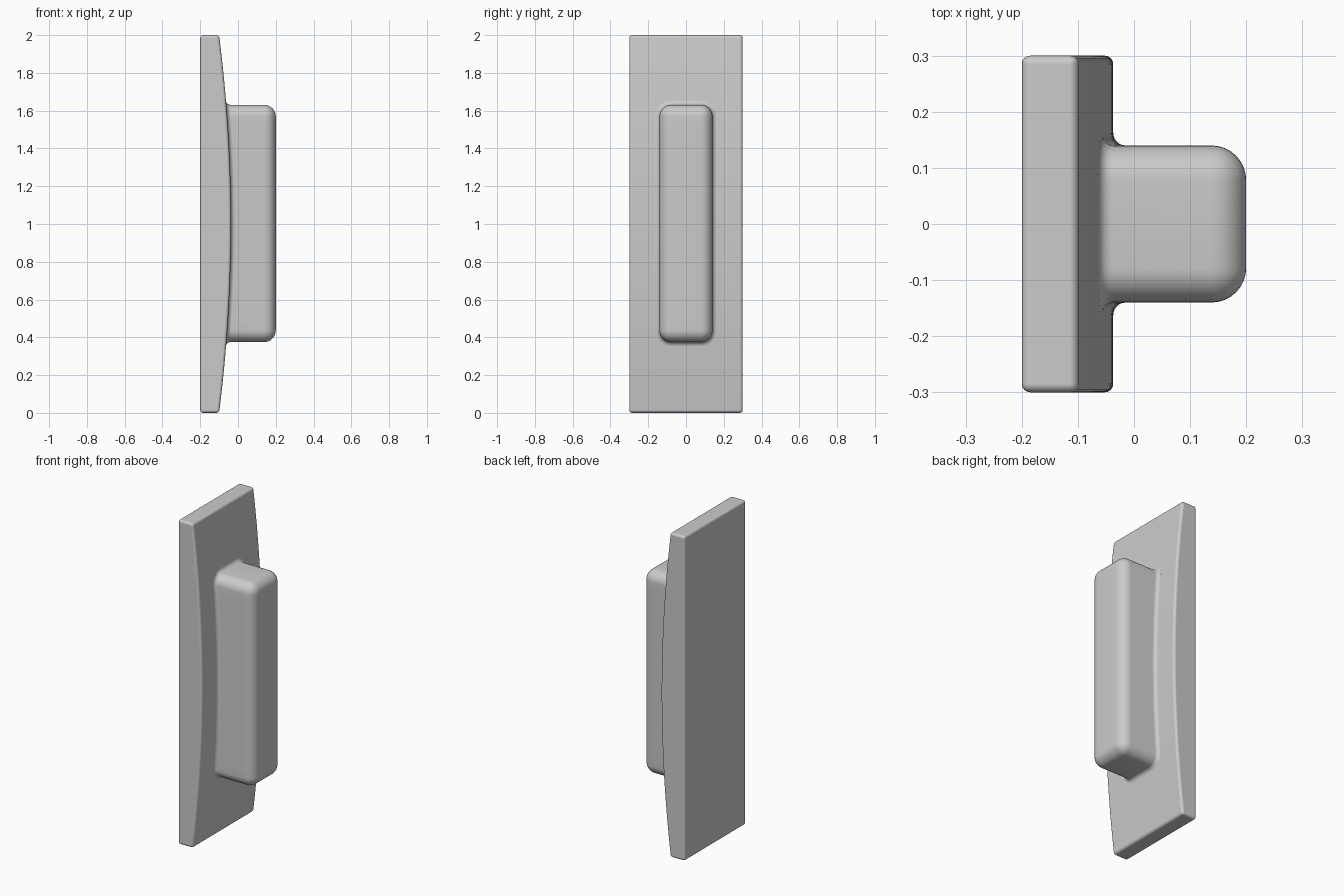
import bpy
import bmesh
from math import sin, cos, pi, sqrt

default = bpy.data.objects.get("Cube")
if default:
    bpy.data.objects.remove(default, do_unlink=True)

# One plain grey for the whole model
grey = bpy.data.materials.new("plain_grey")
grey.use_nodes = True
colour = (0.6, 0.6, 0.6, 1)
grey.diffuse_color = colour
grey.node_tree.nodes["Principled BSDF"].inputs["Base Color"].default_value = colour

BACK, CREST, ARC = -0.2, -0.037, 7.97     # plate back, bulge peak, bulge radius


def bulge(z):
    """Front surface of the plate at height z."""
    return CREST - ARC + sqrt(ARC ** 2 - (z - 1) ** 2)


def finish(name, bm):
    bmesh.ops.remove_doubles(bm, verts=bm.verts, dist=1e-5)
    bmesh.ops.recalc_face_normals(bm, faces=bm.faces)
    mesh = bpy.data.meshes.new(name)
    bm.to_mesh(mesh)
    bm.free()
    mesh.materials.append(grey)
    obj = bpy.data.objects.new(name, mesh)
    bpy.context.collection.objects.link(obj)
    bpy.ops.object.select_all(action='DESELECT')
    obj.select_set(True)
    bpy.context.view_layer.objects.active = obj
    bpy.ops.object.shade_smooth_by_angle(angle=pi / 6)
    return obj


# Back plate: bowed side profile extruded across the width, softened edges
bm = bmesh.new()
steps = 40
profile = [(BACK, 0)] + [(bulge(2 * i / steps), 2 * i / steps) for i in range(steps + 1)] + [(BACK, 2)]
face = bm.faces.new([bm.verts.new((x, -0.3, z)) for x, z in profile])
side = bmesh.ops.extrude_face_region(bm, geom=[face])["geom"]
bmesh.ops.translate(bm, vec=(0, 0.6, 0), verts=[v for v in side if isinstance(v, bmesh.types.BMVert)])
plate = finish("back_plate", bm)
bevel = plate.modifiers.new("soft_edges", 'BEVEL')
bevel.width = 0.015
bevel.segments = 4
bevel.limit_method = 'ANGLE'
bevel.angle_limit = pi / 6
bevel.harden_normals = True

# Grip block: lofted rounded rectangles, with a fillet at the plate
HALF_Y, HALF_Z, MID_Z, TOP, ROUND, FILLET = 0.14, 0.628, 1.003, 0.2, 0.062, 0.022
CORNER, SPAN = 8, 24


def outline(outset):
    """Rounded rectangle grown by outset, with subdivided long sides."""
    r = max(ROUND + outset, 0)
    cy, cz = HALF_Y - ROUND, HALF_Z - ROUND
    points = []
    for k, (sy, sz) in enumerate([(1, 1), (-1, 1), (-1, -1), (1, -1)]):
        for i in range(CORNER + 1):
            a = pi / 2 * (k + i / CORNER)
            points.append((sy * cy + r * cos(a), MID_Z + sz * cz + r * sin(a)))
        if k % 2:
            y, z = points[-1]
            end = MID_Z - sz * cz
            points += [(y, z + (end - z) * i / SPAN) for i in range(1, SPAN)]
    return points


bm = bmesh.new()
rings = []


def add_ring(outset, depth):
    rings.append([bm.verts.new((depth(z), y, z)) for y, z in outline(outset)])


add_ring(FILLET, lambda z: bulge(z) - 0.03)
for i in range(7):
    a = pi / 2 * i / 6
    add_ring(FILLET * (1 - sin(a)), lambda z: bulge(z) + FILLET * (1 - cos(a)))
for i in range(9):
    a = pi / 2 * i / 8
    add_ring(ROUND * (cos(a) - 1), lambda z: TOP - ROUND * (1 - sin(a)))
for low, high in zip(rings, rings[1:]):
    n = len(low)
    for i in range(n):
        j = (i + 1) % n
        bm.faces.new((low[i], low[j], high[j], high[i]))
bm.faces.new(rings[0])
bm.faces.new(rings[-1])
finish("grip_block", bm)
